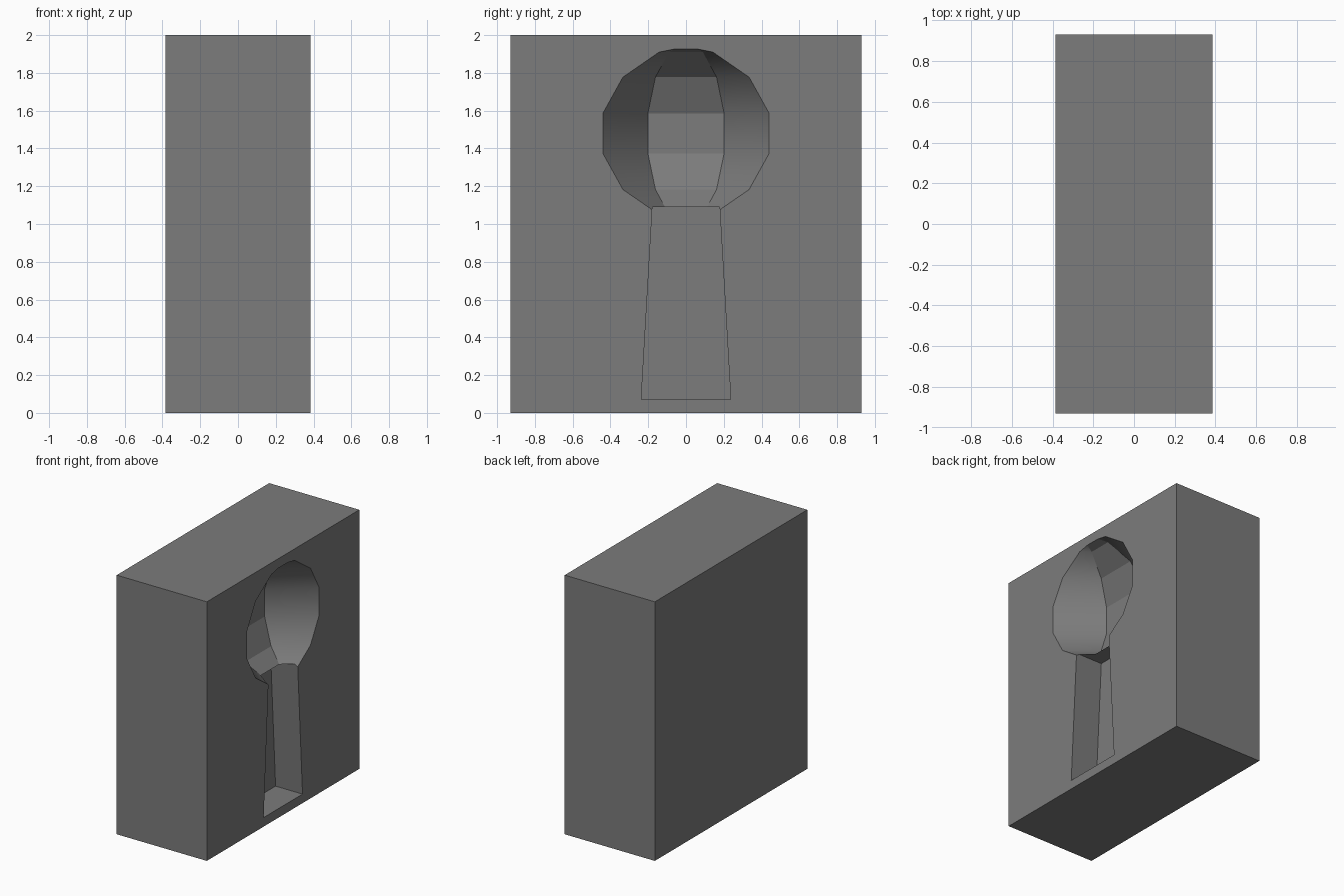
import bpy
import bmesh
from math import atan2
from mathutils import Matrix, Vector

old = bpy.data.objects.get("Cube")
if old:
    bpy.data.objects.remove(old, do_unlink=True)

HALF_X, HALF_Y, HEIGHT = 0.385, 0.93, 2.0

# Single plain grey
grey = bpy.data.materials.new("plain_grey")
grey.use_nodes = True
colour = (0.2, 0.2, 0.2, 1)
grey.diffuse_color = colour
grey.node_tree.nodes["Principled BSDF"].inputs["Base Color"].default_value = colour


def make_object(name, bm):
    bmesh.ops.recalc_face_normals(bm, faces=bm.faces)
    mesh = bpy.data.meshes.new(name)
    bm.to_mesh(mesh)
    bm.free()
    mesh.materials.append(grey)
    obj = bpy.data.objects.new(name, mesh)
    bpy.context.collection.objects.link(obj)
    return obj


def prism(name, profile, x0, x1):
    """Extrude a (y, z) outline along x."""
    bm = bmesh.new()
    face = bm.faces.new([bm.verts.new((x0, y, z)) for y, z in profile])
    new = bmesh.ops.extrude_face_region(bm, geom=[face])["geom"]
    verts = [v for v in new if isinstance(v, bmesh.types.BMVert)]
    bmesh.ops.translate(bm, verts=verts, vec=(x1 - x0, 0, 0))
    return make_object(name, bm)


# Solid block
block = prism("keyhole_block",
              [(-HALF_Y, 0), (HALF_Y, 0), (HALF_Y, HEIGHT), (-HALF_Y, HEIGHT)],
              -HALF_X, HALF_X)

# Flared slot below the round hole
slot = prism("slot_cutter",
             [(-0.237, 0.07), (0.237, 0.07), (0.178, 1.09), (-0.178, 1.09)],
             HALF_X - 0.23, HALF_X + 0.2)

# Seven-sided ball for the round hole, with a flat strip at the back
bm = bmesh.new()
bmesh.ops.create_uvsphere(bm, u_segments=7, v_segments=7, radius=0.477)
rim = next(v.co for v in bm.verts if v.co.xy.length > 0.1)
turn = Matrix.Rotation(-atan2(rim.y, rim.x), 4, "Z")
place = Matrix.Translation(Vector((HALF_X + 0.12, 0, 1.48)))
bmesh.ops.transform(bm, matrix=place @ turn, verts=bm.verts)
ball = make_object("round_cutter", bm)

# Cut both recesses into the block
bpy.ops.object.select_all(action="DESELECT")
block.select_set(True)
bpy.context.view_layer.objects.active = block
for cutter in (slot, ball):
    cutter.hide_render = True
    mod = block.modifiers.new(cutter.name, "BOOLEAN")
    mod.operation = "DIFFERENCE"
    mod.solver = "EXACT"
    mod.object = cutter
    bpy.ops.object.modifier_apply(modifier=mod.name)
    bpy.data.objects.remove(cutter, do_unlink=True)

# Smooth the curved cheeks, keep the back strip and flat walls flat
bpy.ops.object.shade_smooth_by_angle(angle=0.52)
for face in block.data.polygons:
    if abs(face.normal.y) < 0.05 or abs(face.normal.y) > 0.99:
        face.use_smooth = False
